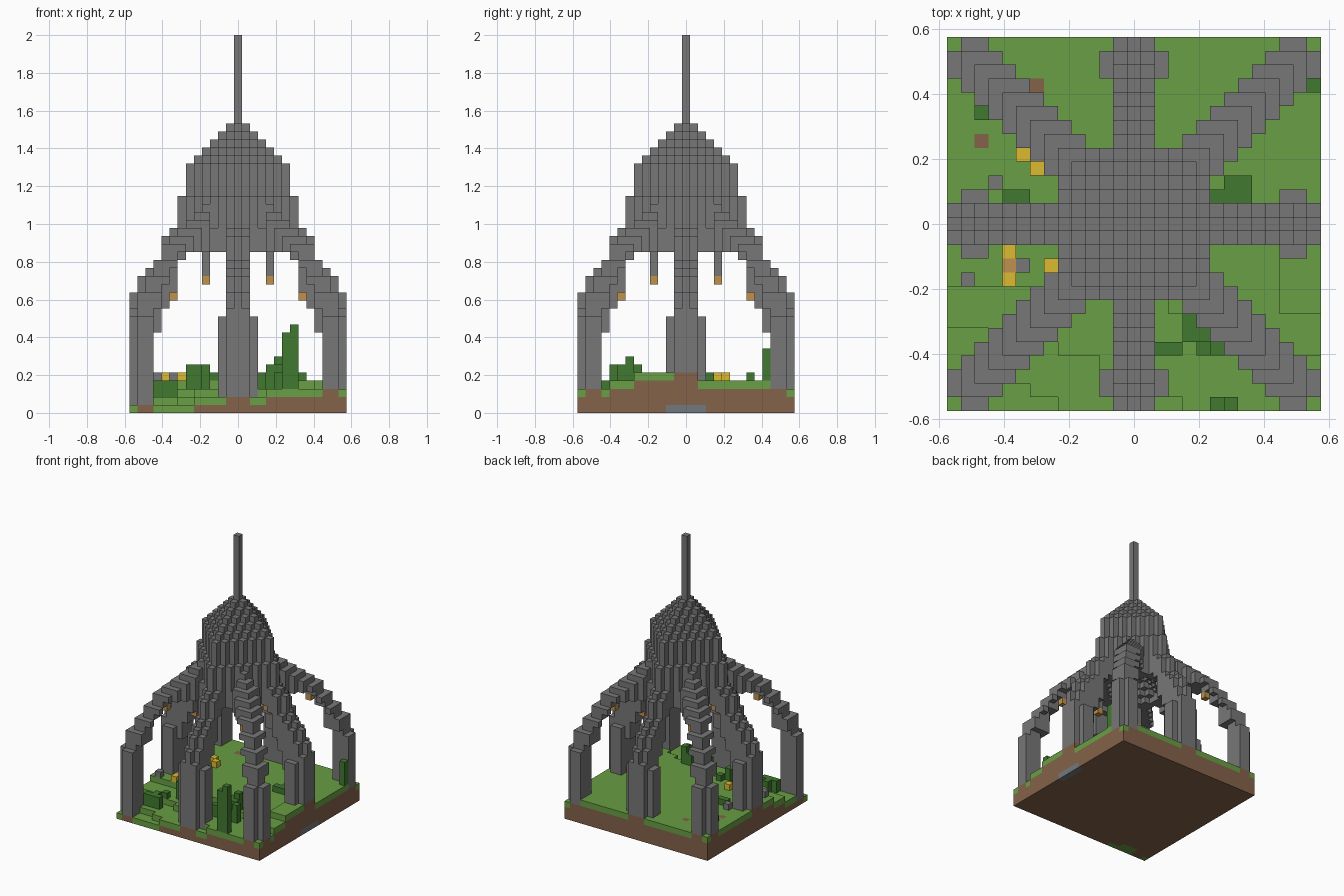
import bpy, bmesh
from mathutils import Vector

if "Cube" in bpy.data.objects:
    bpy.data.objects.remove(bpy.data.objects["Cube"])

V = 2 / 47            # block size
R = 13                # half the plot, in blocks


def material(name, rgb):
    m = bpy.data.materials.new(name)
    m.use_nodes = True
    m.diffuse_color = (*rgb, 1)
    m.node_tree.nodes["Principled BSDF"].inputs["Base Color"].default_value = (*rgb, 1)
    return m


STONE = material("grey stone", (.185, .185, .185))
GRASS = material("grass green", (.14, .345, .058))
DIRT = material("dirt brown", (.23, .122, .068))
LEAF = material("dark leaf green", (.052, .19, .028))
YELLOW = material("flower yellow", (.72, .5, .03))
ORANGE = material("lantern orange", (.52, .285, .072))
SLATE = material("slate", (.17, .19, .21))

world = {}            # block position -> material
parts = {}            # part name -> its block positions


def block(part, x, y, z, mat):
    if (x, y, z) not in world:
        world[x, y, z] = mat
        parts.setdefault(part, []).append((x, y, z))


def column(part, x, y, z0, z1, mat=STONE):
    for z in range(z0, z1):
        block(part, x, y, z, mat)


def ground(x, y):
    if x > 10 and y > 10:
        return 3
    if x > 10 and -7 < y < 2:
        return 5
    slope = max(0, -y - 3) / 10 * max(.8, 1.9 - 1.5 * x / R)
    return max(1, round(4 - slope))


# Profiles by distance from the axis, in blocks
ROOF = [36, 36, 35, 34, 33, 32, 31, 27, 23, 22, 19, 18, 17, 15, 13]
UNDER = [20] * 7 + [19, 15, 13, 10, 0, 0, 0]
DIAGONAL = [27] * 4 + [26, 25, 24, 23, 22, 21, 19, 17, 15, 12]
DIAGONAL_UNDER = [20] * 8 + [19, 17, 13, 0, 0, 0]
span = range(-R, R + 1)

# Slender diagonal arms, ending in corner legs
for a in range(4, R + 1):
    for b in range(4, R + 1):
        if abs(a - b) > 2 or a == b == R:
            continue
        top = DIAGONAL[max(a, b)]
        low = min(DIAGONAL_UNDER[min(a, b)], top - 1)
        for sx in (1, -1):
            for sy in (1, -1):
                x, y = a * sx, b * sy
                column("diagonal_arms", x, y, max(low, ground(x, y)), top)

# Pointed dome with a vaulted underside, and its spire
for x in range(-5, 6):
    for y in range(-5, 6):
        m = abs(x) + abs(y)
        column("dome", x, y, 20 + max(0, 6 - m), ROOF[m])
column("spire", 0, 0, 36, 47)

# Straight arms and their wide feet, one per side
for d in range(5, R + 1):
    for w in range(-2, 3):
        for x, y in ((d, w), (-d, w), (w, d), (w, -d)):
            low = max(UNDER[d], ground(x, y))
            if abs(w) <= 1:
                column("straight_arms", x, y, low, max(low + 1, ROOF[d + abs(w)]))
            elif d in (11, 12):
                column("feet", x, y, low, 12)

# Lanterns on hanging rods and under every arm
for sx in (1, -1):
    block("lanterns", 8 * sx, 0, 14, ORANGE)
    block("lanterns", 0, 8 * sx, 14, ORANGE)
    for sy in (1, -1):
        column("lantern_rods", 4 * sx, 4 * sy, 17, 20)
        block("lanterns", 4 * sx, 4 * sy, 16, ORANGE)
        block("lanterns", 8 * sx, 8 * sy, 18, ORANGE)

# Terrain: grass over dirt, bare under the legs, with a slate vein on the left side
BARE = [(-7, 10), (-11, 6)]
for x in span:
    for y in span:
        h = ground(x, y)
        bare = (x, y) in BARE or (x, y, h) in world
        column("terrain", x, y, 0, 1, SLATE if x == R and abs(y) <= 2
               else GRASS if h == 1 and not bare else DIRT)
        column("terrain", x, y, 1, h - 1, DIRT)
        column("terrain", x, y, h - 1, h, DIRT if bare else GRASS)

# Bushes: x, y, top
for x, y, top in [(7, -13, 11), (6, -13, 10), (13, 10, 8), (2, -9, 5), (3, -9, 5),
                  (4, -8, 6), (5, -8, 6), (5, -9, 5), (6, -9, 6), (4, -7, 6), (5, -7, 7),
                  (6, 2, 5), (7, 2, 5), (8, 2, 5), (7, 3, 5), (8, 3, 5),
                  (-11, 8, 5), (-9, 2, 5), (-8, 2, 5),
                  (-6, -7, 6), (-5, -7, 6), (-4, -6, 6), (-3, -5, 5),
                  (-10, -10, 4), (-9, -10, 4), (-8, -10, 4), (-9, -9, 4), (-8, -8, 4)]:
    column("bushes", x, y, ground(x, y), top, LEAF)

# Flowers and loose stones on the grass
for name, mat, spots in [
        ("flowers", YELLOW, [(-8, 5), (-7, 4), (-9, -2), (-9, -4), (-6, -3)]),
        ("pumpkin", ORANGE, [(-9, -3)]),
        ("loose_stones", STONE, [(-10, 3), (-12, -4), (-8, -3)])]:
    for x, y in spots:
        block(name, x, y, ground(x, y), mat)


# Turn each part into a mesh of its exposed block faces
def build(name, cells):
    mesh = bpy.data.meshes.new(name)
    mats = list(dict.fromkeys(world[c] for c in cells))
    for m in mats:
        mesh.materials.append(m)
    bm = bmesh.new()
    for c in cells:
        centre = Vector((c[0], c[1], c[2] + .5))
        for axis in range(3):
            for s in (1, -1):
                n = Vector((0, 0, 0))
                n[axis] = s
                if tuple(int(c[i] + n[i]) for i in range(3)) in world:
                    continue
                u = Vector((0, 0, 0))
                u[(axis + 1) % 3] = 1
                v = n.cross(u)
                quad = [bm.verts.new((centre + (n + u * p + v * q) / 2) * V)
                        for p, q in ((-1, -1), (1, -1), (1, 1), (-1, 1))]
                bm.faces.new(quad).material_index = mats.index(world[c])
    bmesh.ops.remove_doubles(bm, verts=bm.verts, dist=V / 100)
    bm.to_mesh(mesh)
    bm.free()
    bpy.context.collection.objects.link(bpy.data.objects.new(name, mesh))


for part, cells in parts.items():
    build(part, cells)
